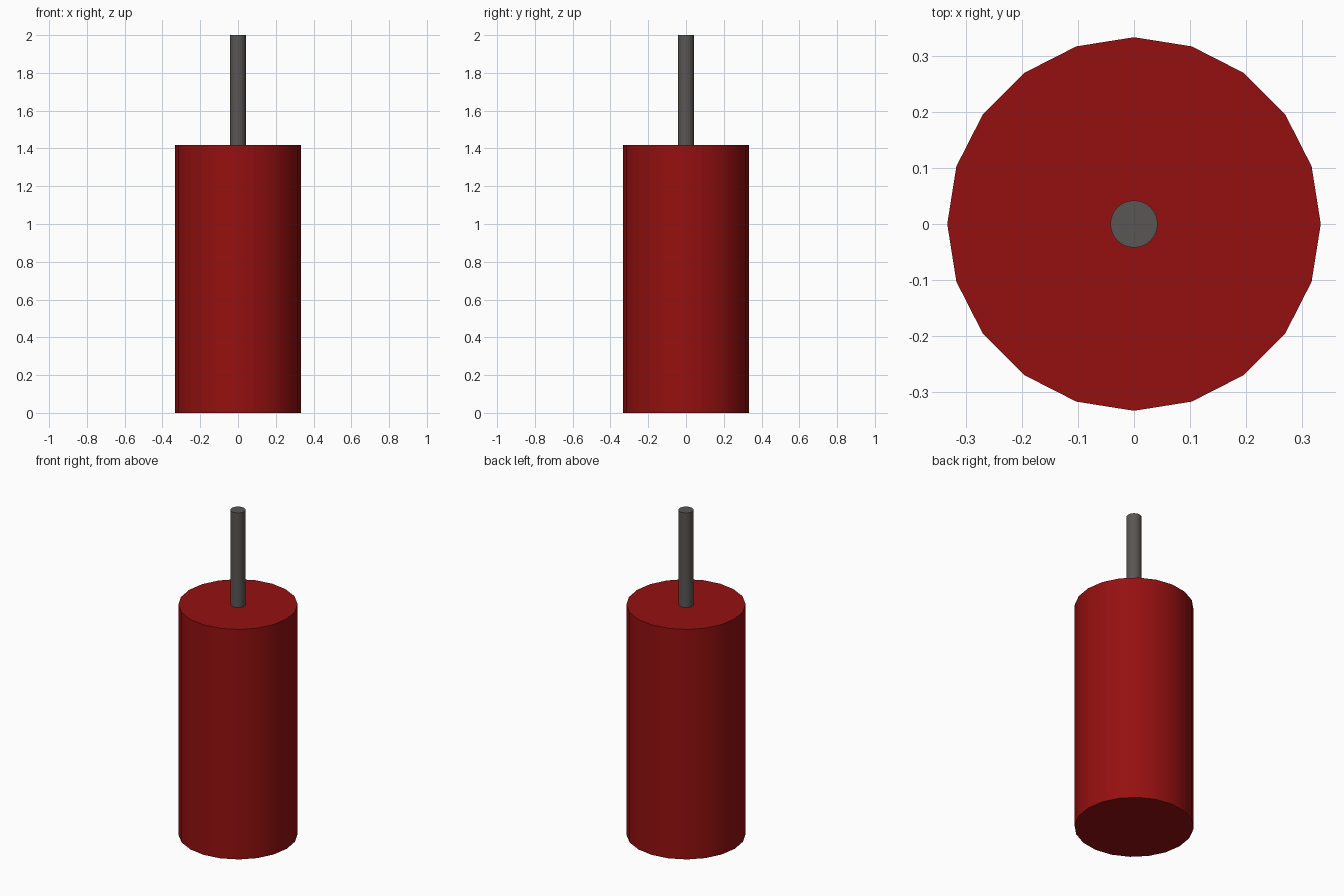
import bpy
import math

if "Cube" in bpy.data.objects:
    bpy.data.objects.remove(bpy.data.objects["Cube"])


def material(name, color):
    mat = bpy.data.materials.new(name)
    mat.diffuse_color = (*color, 1.0)
    mat.use_nodes = True
    mat.node_tree.nodes["Principled BSDF"].inputs["Base Color"].default_value = mat.diffuse_color
    return mat


def cylinder(name, sides, radius, z0, z1, mat):
    bpy.ops.mesh.primitive_cylinder_add(
        vertices=sides, radius=radius, depth=z1 - z0, location=(0, 0, (z0 + z1) / 2))
    obj = bpy.context.object
    obj.name = name
    obj.data.materials.append(mat)
    bpy.ops.object.shade_smooth_by_angle(angle=math.radians(30))
    return obj


red = material("red", (0.3, 0.005, 0.005))
dark_grey = material("dark_grey", (0.1, 0.095, 0.09))

# Twenty-sided main body
cylinder("body", 20, 0.333, 0.0, 1.417, red)

# Thin rod standing on the top face
cylinder("rod", 32, 0.042, 1.417, 2.0, dark_grey)
